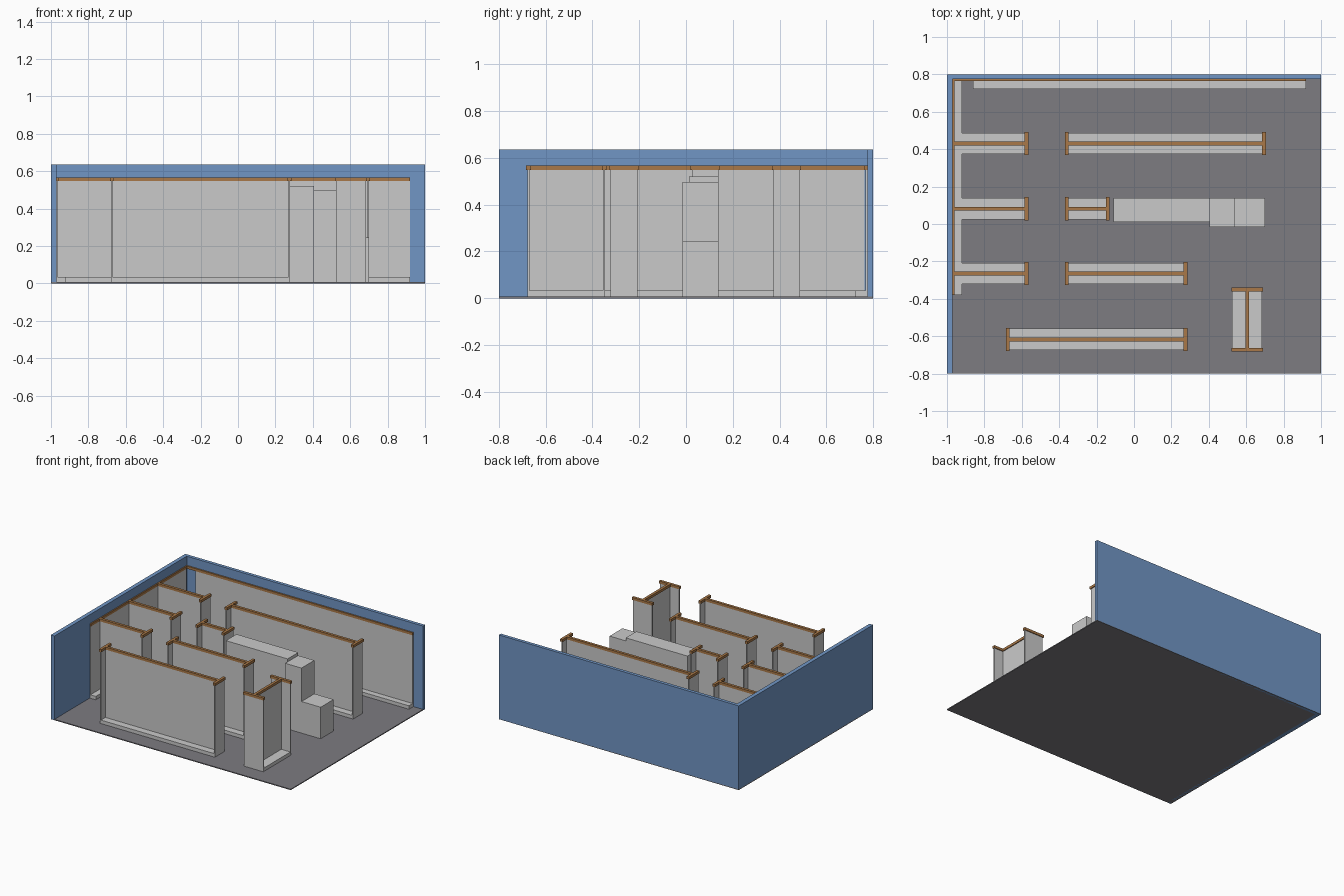
import bpy

if "Cube" in bpy.data.objects:
    bpy.data.objects.remove(bpy.data.objects["Cube"])


def material(name, rgb):
    m = bpy.data.materials.new(name)
    m.diffuse_color = (*rgb, 1)
    m.use_nodes = True
    m.node_tree.nodes["Principled BSDF"].inputs["Base Color"].default_value = m.diffuse_color
    return m


BLUE = material("wall_blue", (0.165, 0.305, 0.56))
GREY = material("shelf_grey", (0.59, 0.59, 0.59))
DARK = material("floor_grey", (0.205, 0.20, 0.22))
WOOD = material("trim_wood", (0.40, 0.19, 0.065))

FLOOR, BASE, TOP, TRIM, WALL = 0.007, 0.033, 0.548, 0.567, 0.635
PANEL, CAP = 0.004, 0.010  # half thickness of panels and of wooden trim


def box(name, x, y, z, mat):
    """Axis-aligned box from (min, max) ranges."""
    v = [(a, b, c) for a in x for b in y for c in z]
    f = [(0, 1, 3, 2), (4, 6, 7, 5), (0, 4, 5, 1), (2, 3, 7, 6), (0, 2, 6, 4), (1, 5, 7, 3)]
    me = bpy.data.meshes.new(name)
    me.from_pydata(v, [], f)
    me.materials.append(mat)
    ob = bpy.data.objects.new(name, me)
    bpy.context.collection.objects.link(ob)
    return ob


def gondola(name, centre, start, end, half, along_y=False, ends=(True, True)):
    """Shelf unit: low base, thin spine, end panels and wooden top trim."""
    def part(suffix, u, v, z, mat):
        box(name + suffix, *((v, u) if along_y else (u, v)), z, mat)

    def band(c, r):
        return (c - r, c + r)

    part("_base", (start, end), band(centre, half), (FLOOR, BASE), GREY)
    part("_spine", (start, end), band(centre, PANEL), (BASE, TOP), GREY)
    part("_spine_trim", (start, end), band(centre, CAP), (TOP, TRIM), WOOD)
    for u, used, tag in ((start, ends[0], "_first"), (end, ends[1], "_last")):
        if used:
            part(tag + "_end_panel", band(u, PANEL), band(centre, half), (FLOOR, TOP), GREY)
            part(tag + "_end_trim", band(u, CAP), band(centre, half + 0.005), (TOP, TRIM), WOOD)


# Floor and the two outer walls
box("floor", (-1, 1), (-0.8, 0.8), (0, FLOOR), DARK)
box("back_wall", (-1, 1), (0.775, 0.8), (0, WALL), BLUE)
box("left_wall", (-1, -0.97), (-0.8, 0.775), (0, WALL), BLUE)

# Shelving against the back wall
box("back_panel", (-0.89, 0.92), (0.767, 0.775), (FLOOR, TOP), GREY)
box("back_base", (-0.86, 0.92), (0.722, 0.767), (FLOOR, BASE), GREY)
box("back_trim", (-0.97, 0.92), (0.764, 0.775), (TOP, TRIM), WOOD)

# Shelving against the left wall
box("left_panel", (-0.97, -0.964), (-0.38, 0.764), (FLOOR, TOP), GREY)
box("left_base", (-0.964, -0.92), (-0.38, 0.764), (FLOOR, BASE), GREY)
box("left_trim", (-0.97, -0.961), (-0.38, 0.764), (TOP, TRIM), WOOD)

# Rows of free-standing shelves, with side bays joined to the left wall
for i, (y, end) in enumerate(((0.43, 0.695), (0.082, -0.14), (-0.265, 0.275))):
    gondola(f"side_bay_{i}", y, -0.964, -0.575, 0.057, ends=(False, True))
    gondola(f"aisle_{i}", y, -0.36, end, 0.057)
gondola("front_aisle", -0.617, -0.675, 0.275, 0.057)
gondola("cross_aisle", 0.605, -0.673, -0.35, 0.08, along_y=True)

# Stepped counter
box("counter_long", (-0.11, 0.405), (0.012, 0.139), (FLOOR, 0.52), GREY)
box("counter_end", (0.405, 0.54), (-0.015, 0.139), (FLOOR, 0.497), GREY)
box("counter_low", (0.54, 0.70), (-0.015, 0.139), (FLOOR, 0.245), GREY)
